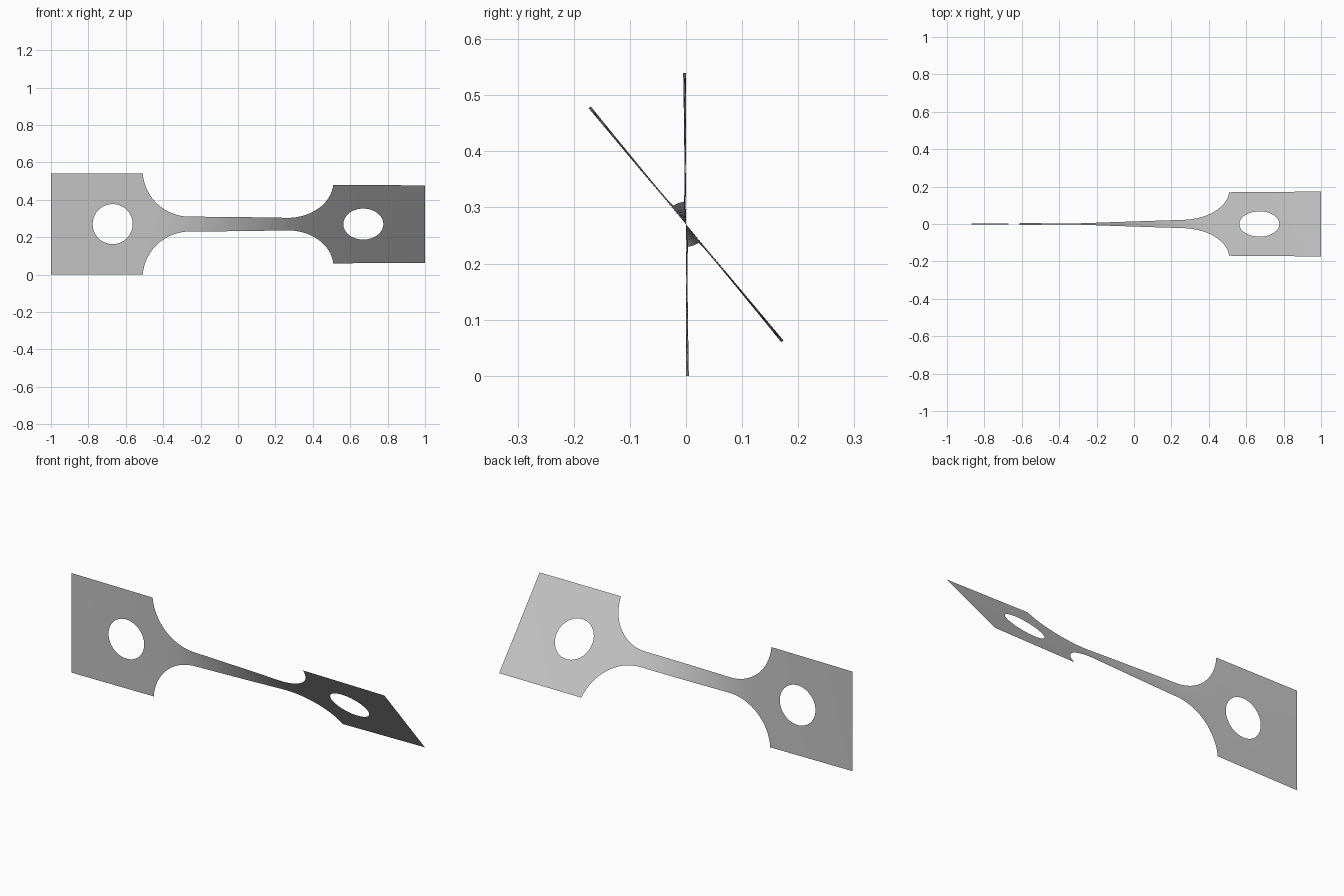
import bpy, bmesh, math

if "Cube" in bpy.data.objects:
    bpy.data.objects.remove(bpy.data.objects["Cube"], do_unlink=True)

HALF_H, NECK_H = 0.27, 0.04          # half widths of grip and neck
FILLET_X, FILLET_R = 0.26, 0.25      # where the fillet starts, its radius
HOLE_X, HOLE_R = 0.67, 0.107
TWIST = math.radians(40)
ROWS, RINGS, STEPS = 16, 5, 800
ARC = math.acos((NECK_H + FILLET_R - HALF_H) / FILLET_R)
GRIP_X = FILLET_X + FILLET_R * math.sin(ARC)


def half_width(x):
    d = abs(x) - FILLET_X
    if d <= 0:
        return NECK_H
    if abs(x) >= GRIP_X:
        return HALF_H
    return NECK_H + FILLET_R - math.sqrt(FILLET_R ** 2 - d * d)


# Twist builds up fastest where the strip is narrow
turn = [0.0]
for i in range(STEPS):
    mid = -1 + 2 * (i + 0.5) / STEPS
    turn.append(turn[-1] + half_width(mid) ** -1.65)


def twisted(x, v):
    t = min(max((x + 1) / 2 * STEPS, 0), STEPS)
    i = min(int(t), STEPS - 1)
    a = TWIST * (turn[i] + (turn[i + 1] - turn[i]) * (t - i)) / turn[-1]
    return (x, -v * math.sin(a), HALF_H + v * math.cos(a))


bm = bmesh.new()


def skin(lines, closed=False):
    """Join successive lines of flat points with quads, then twist them."""
    rows = [[bm.verts.new(twisted(*p)) for p in line] for line in lines]
    n = len(rows[0])
    for a, b in zip(rows, rows[1:]):
        for i in range(n if closed else n - 1):
            j = (i + 1) % n
            bm.faces.new((a[i], b[i], b[j], a[j]))


# Neck with rounded fillets at both ends
fillet = [FILLET_X + FILLET_R * math.sin(ARC * i / 16) for i in range(1, 17)]
straight = [FILLET_X * (i / 12 - 1) for i in range(25)]
stations = [-x for x in reversed(fillet)] + straight + fillet
skin([[(x, half_width(x) * (2 * i / ROWS - 1)) for i in range(ROWS + 1)]
      for x in stations])

# Square grips, each with a round hole
for side in (-1, 1):
    corners = [(GRIP_X, -HALF_H), (1, -HALF_H), (1, HALF_H), (GRIP_X, HALF_H)]
    rim = []
    for (x0, v0), (x1, v1) in zip(corners, corners[1:] + corners[:1]):
        rim += [(x0 + (x1 - x0) * i / ROWS, v0 + (v1 - v0) * i / ROWS)
                for i in range(ROWS)]
    lines = []
    for k in range(RINGS + 1):
        f = k / RINGS
        line = []
        for x, v in rim:
            a = math.atan2(v, x - HOLE_X)
            hx, hv = HOLE_X + HOLE_R * math.cos(a), HOLE_R * math.sin(a)
            line.append((side * (hx + (x - hx) * f), hv + (v - hv) * f))
        lines.append(line)
    skin(lines, closed=True)

bmesh.ops.remove_doubles(bm, verts=bm.verts[:], dist=0.0005)
bmesh.ops.recalc_face_normals(bm, faces=bm.faces[:])
if sum(f.normal.y for f in bm.faces) > 0:
    bmesh.ops.reverse_faces(bm, faces=bm.faces[:])

mesh = bpy.data.meshes.new("twisted_strip")
bm.to_mesh(mesh)
bm.free()
strip = bpy.data.objects.new("twisted_strip", mesh)
bpy.context.collection.objects.link(strip)
for poly in mesh.polygons:
    poly.use_smooth = True

# Plain grey metal
grey = bpy.data.materials.new("light_grey")
grey.use_nodes = True
colour = (0.55, 0.55, 0.55, 1)
grey.diffuse_color = colour
grey.node_tree.nodes["Principled BSDF"].inputs["Base Color"].default_value = colour
mesh.materials.append(grey)
